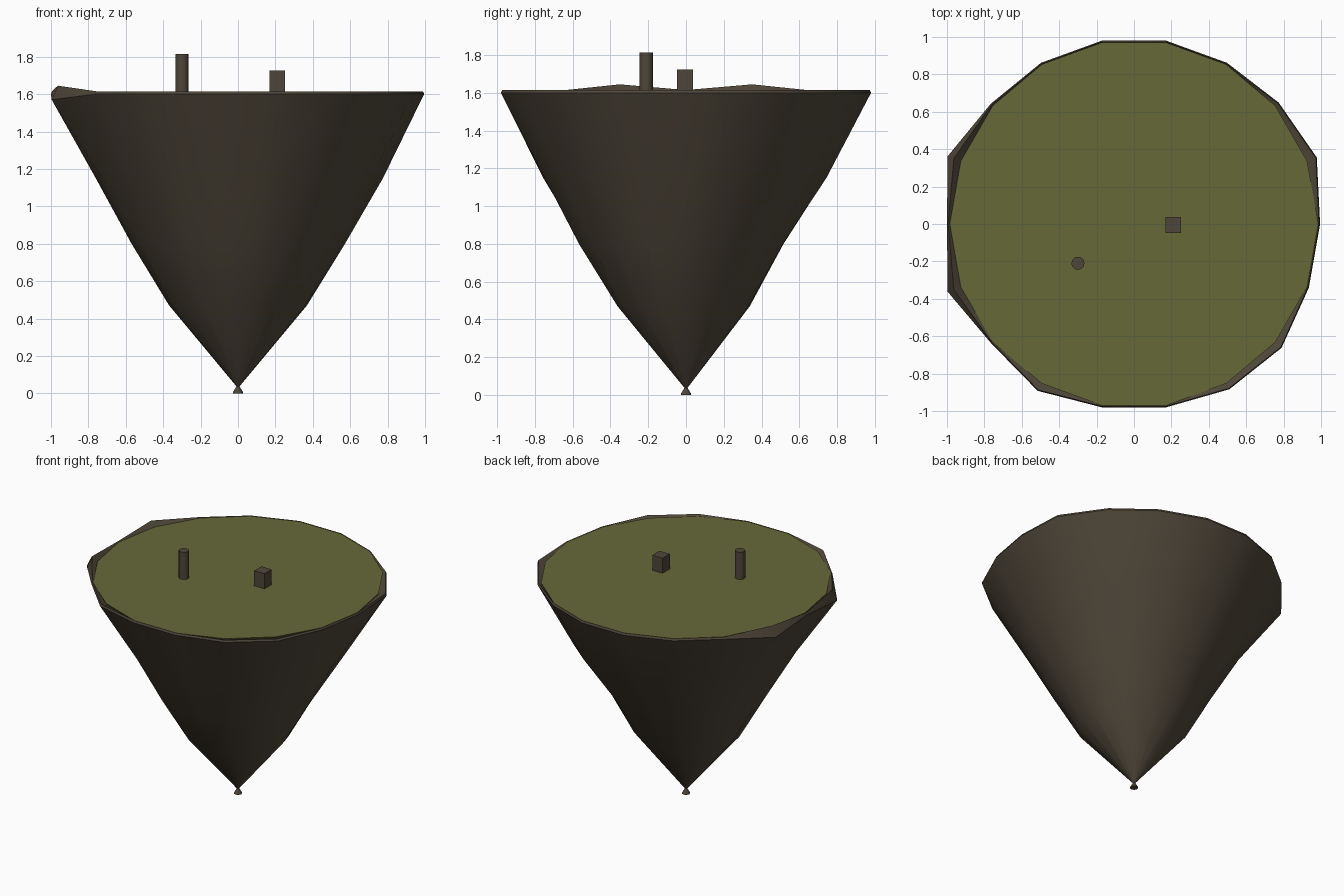
import bpy, bmesh, math, random

if "Cube" in bpy.data.objects:
    bpy.data.objects.remove(bpy.data.objects["Cube"], do_unlink=True)

random.seed(4)
SIDES = 18


def material(name, color):
    m = bpy.data.materials.new(name)
    m.use_nodes = True
    m.diffuse_color = (*color, 1)
    m.node_tree.nodes["Principled BSDF"].inputs["Base Color"].default_value = (*color, 1)
    return m


rock_mat = material("dark brown rock", (0.078, 0.062, 0.041))
grass_mat = material("olive grass", (0.132, 0.142, 0.039))


def finish(bm, name, mat, angle=40):
    bmesh.ops.recalc_face_normals(bm, faces=bm.faces)
    mesh = bpy.data.meshes.new(name)
    bm.to_mesh(mesh)
    bm.free()
    mesh.materials.append(mat)
    obj = bpy.data.objects.new(name, mesh)
    bpy.context.collection.objects.link(obj)
    bpy.ops.object.select_all(action='DESELECT')
    obj.select_set(True)
    bpy.context.view_layer.objects.active = obj
    bpy.ops.object.shade_smooth_by_angle(angle=math.radians(angle))
    return obj


def loft(rings):
    """Skin a stack of rings, each a list of (radius, z) per side, and cap both ends."""
    bm = bmesh.new()
    n = len(rings[0])
    loops = []
    for ring in rings:
        loops.append([bm.verts.new((r * math.cos(math.tau * i / n),
                                    r * math.sin(math.tau * i / n), z))
                      for i, (r, z) in enumerate(ring)])
    for low, high in zip(loops, loops[1:]):
        for i in range(n):
            j = (i + 1) % n
            bm.faces.new((low[i], low[j], high[j], high[i]))
    bm.faces.new(loops[0])
    bm.faces.new(loops[-1])
    return bm


# Rock cone: tapering rings with a slightly uneven outline
rings = [[(0.006, 0.035)] * SIDES]
for radius, z, dent in ((0.375, 0.47, 0.03), (0.565, 0.8, 0.05), (0.765, 1.15, 0.01)):
    rings.append([(radius - dent * max(0, math.sin(math.tau * i / SIDES))
                   + random.uniform(-0.012, 0.012), z) for i in range(SIDES)])

# Broken rim: a few corners stick out, two of them raised
outer = [0.995] * SIDES
for corner, r in {1: 1.04, 2: 1.01, 7: 1.0, 8: 1.06, 9: 1.0, 10: 1.06,
                  12: 1.03, 15: 1.02, 16: 1.03}.items():
    outer[corner] = r
raised = (8, 10)
rings.append([(r, 1.57 if i in raised else 1.6) for i, r in enumerate(outer)])
rings.append([(r - 0.035, 1.645) if i in raised else (r - 0.006, 1.615)
              for i, r in enumerate(outer)])
rings.append([(0.975, 1.595)] * SIDES)
finish(loft(rings), "rock_cone", rock_mat)

# Grass disc on top
grass = loft([[(0.98, 1.6)] * SIDES, [(0.985, 1.612)] * SIDES])
finish(grass, "grass_top", grass_mat, 30)

# Small flared foot under the tip
foot = loft([[(0.028, 0)] * 8, [(0.026, 0.008)] * 8, [(0.006, 0.042)] * 8])
finish(foot, "tip_foot", rock_mat)

# Round post
post = loft([[(0.035, 1.6)] * 12, [(0.035, 1.815)] * 12])
finish(post, "round_post", rock_mat).location = (-0.3, -0.21, 0)

# Square block
block = bmesh.new()
bmesh.ops.create_cube(block, size=1)
bmesh.ops.scale(block, vec=(0.085, 0.085, 0.125), verts=block.verts)
finish(block, "square_block", rock_mat).location = (0.21, -0.005, 1.6625)
